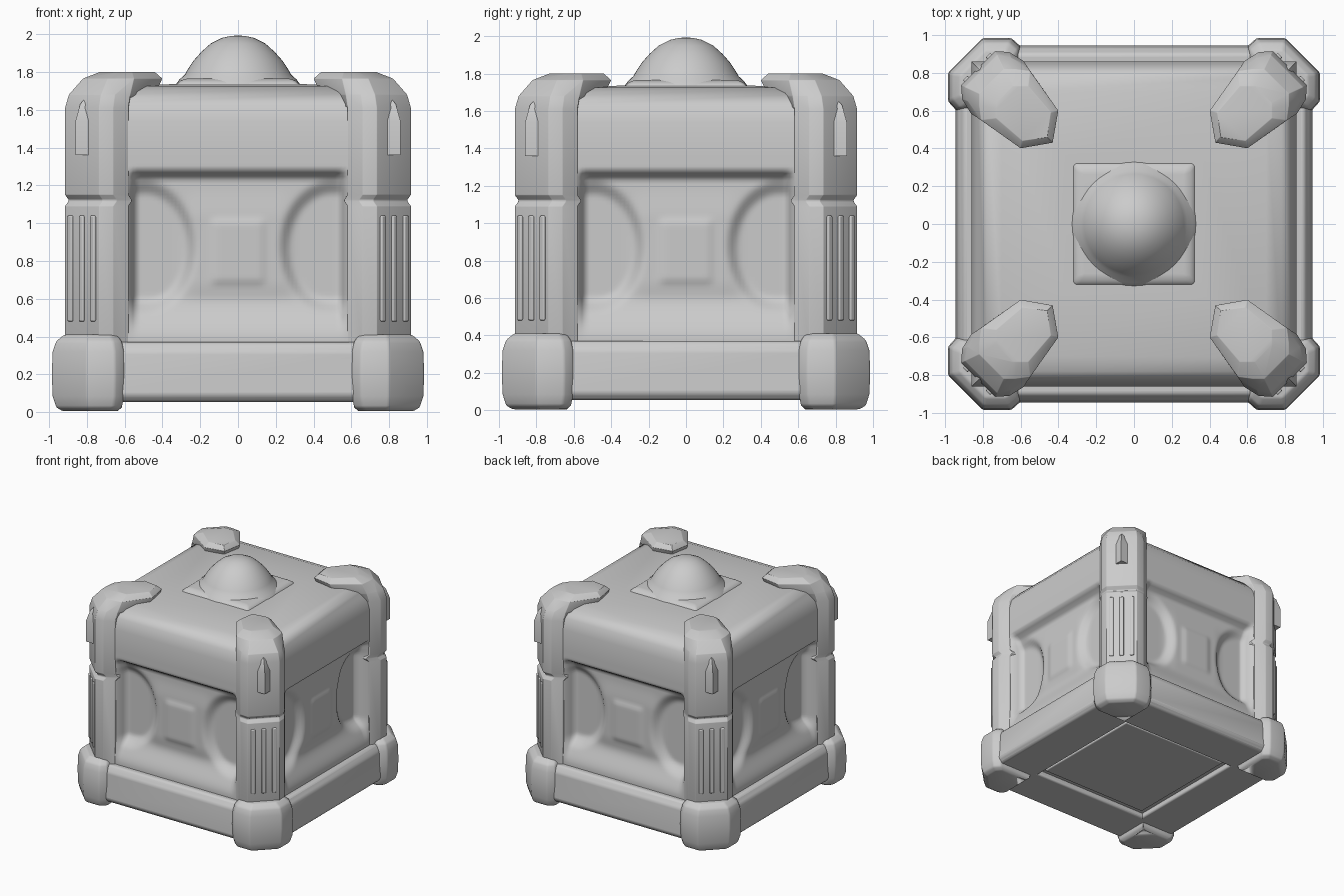
import bpy, bmesh, math
from mathutils import Matrix, Vector

cube = bpy.data.objects.get("Cube")
if cube:
    bpy.data.objects.remove(cube, do_unlink=True)

stone = bpy.data.materials.new("plain_grey")
stone.use_nodes = True
GREY = (0.6, 0.6, 0.6, 1)
stone.diffuse_color = GREY
stone.node_tree.nodes["Principled BSDF"].inputs["Base Color"].default_value = GREY


def finish(name, bm, turn=0, bevel=0.0, angle=40):
    """Turn a bmesh into a shaded object, rotated by quarter turns."""
    bmesh.ops.transform(bm, matrix=Matrix.Rotation(turn * math.pi / 2, 4, "Z"), verts=bm.verts)
    mesh = bpy.data.meshes.new(name)
    bm.to_mesh(mesh)
    bm.free()
    mesh.materials.append(stone)
    obj = bpy.data.objects.new(name, mesh)
    bpy.context.collection.objects.link(obj)
    if bevel:
        mod = obj.modifiers.new("soft_edges", "BEVEL")
        mod.width, mod.segments = bevel, 3
        mod.limit_method, mod.angle_limit = "ANGLE", math.radians(20)
    bpy.ops.object.select_all(action="DESELECT")
    obj.select_set(True)
    bpy.context.view_layer.objects.active = obj
    bpy.ops.object.shade_smooth_by_angle(angle=math.radians(angle))
    return obj


def loft(rings):
    """Closed skin through rings given as (outline, height)."""
    bm = bmesh.new()
    loops = [[bm.verts.new((x, y, z)) for x, y in pts] for pts, z in rings]
    n = len(loops[0])
    for a, b in zip(loops, loops[1:]):
        for i in range(n):
            j = (i + 1) % n
            bm.faces.new((a[i], a[j], b[j], b[i]))
    bm.faces.new(loops[0][::-1])
    bm.faces.new(loops[-1])
    bmesh.ops.recalc_face_normals(bm, faces=bm.faces)
    return bm


def square(h):
    return [(-h, -h), (h, -h), (h, h), (-h, h)]


def diagonal(half):
    """Complete a corner outline by reflecting it across the diagonal."""
    return half + [(y, x) for x, y in reversed(half)]


def step(a, b, t):
    t = min(1, max(0, (t - a) / (b - a)))
    return t * t * (3 - 2 * t)


def panel_depth(x, z):
    """Sunken wall panel with arched side hollows and a raised centre."""
    x = abs(x)
    recess = step(0.59, 0.53, x) * step(1.29, 1.23, z) * step(0.38, 0.62, z)
    lobe = math.hypot((x - 0.5) / 0.27, (z - 0.87) / 0.34)
    hollow = step(1.08, 0.8, lobe) * recess
    pad = step(0.16, 0.11, x) * step(0.66, 0.71, z) * step(1.04, 0.99, z)
    plate = step(0.34, 0.2, x) * step(0.55, 0.7, z) * step(1.2, 1.02, z)
    return 0.075 * recess + 0.045 * hollow - 0.012 * pad - 0.012 * plate


# Inner core, underside and chamfered top
finish("body_core", loft([(square(0.7), 0.1), (square(0.7), 1.5)]))
finish("floor_plate", loft([(square(0.52), 0.085), (square(0.52), 0.15)]), bevel=0.01)
top = [(0.86, 1.36), (0.86, 1.54), (0.835, 1.63), (0.78, 1.695), (0.70, 1.725), (0.36, 1.735)]
finish("body_top", loft([(square(h), z) for h, z in top]))

# Dome on a soft square plinth
finish("dome_plinth", loft([(square(0.33), 1.71), (square(0.32), 1.745), (square(0.28), 1.765)]), bevel=0.025)
bm = bmesh.new()
profile = [(0.335, 1.725), (0.31, 1.76), (0.282, 1.785), (0.265, 1.815), (0.235, 1.86), (0.195, 1.905),
           (0.145, 1.95), (0.085, 1.98), (0.04, 1.99), (0, 1.993)]
verts = [bm.verts.new((r, 0, z)) for r, z in profile]
edges = [bm.edges.new(pair) for pair in zip(verts, verts[1:])]
bmesh.ops.spin(bm, geom=verts + edges, cent=(0, 0, 0), axis=(0, 0, 1), angle=math.tau, steps=48)
bmesh.ops.remove_doubles(bm, verts=bm.verts, dist=0.0005)
bmesh.ops.recalc_face_normals(bm, faces=bm.faces)
finish("dome", bm, angle=60)

# Corner outlines, written for the +x +y corner
shaft = [(0.60, 0.60), (0.58, 0.72), (0.58, 0.86), (0.66, 0.91), (0.735, 0.915)]
notch = [(x - 0.018, y - 0.018) for x, y in shaft]
cap_low = [(0.46, 0.46), (0.44, 0.62), (0.57, 0.84), (0.65, 0.88), (0.725, 0.895)]
cap_mid = [(0.43, 0.43), (0.40, 0.60), (0.55, 0.81), (0.63, 0.82), (0.69, 0.82)]
cap_top = [(0.46, 0.46), (0.44, 0.59), (0.56, 0.73), (0.61, 0.73), (0.64, 0.73)]
foot = [(0.60, 0.60), (0.60, 0.80), (0.60, 0.94), (0.65, 0.985), (0.80, 0.985)]


def scaled(outline, f):
    return diagonal([(0.75 + (x - 0.75) * f, 0.75 + (y - 0.75) * f) for x, y in outline])


for i, side in enumerate(("front", "left", "back", "right")):
    # Sculpted wall between the posts
    bm = bmesh.new()
    bmesh.ops.create_grid(bm, x_segments=70, y_segments=56, size=1)
    for v in bm.verts:
        x, z = v.co.x * 0.72, 0.83 + v.co.y * 0.53
        v.co = Vector((x, -0.86 + panel_depth(x, z), z))
    finish("wall_panel_" + side, bm, i, angle=70)

    # Base rail
    bm = loft([([(-0.7, -y), (0.7, -y), (0.7, -0.56), (-0.7, -0.56)], z)
               for y, z in ((0.915, 0.055), (0.945, 0.09), (0.935, 0.32), (0.90, 0.37))])
    finish("base_rail_" + side, bm, i, 0.015)

    # Corner post with a joint notch, flared cap and rounded foot
    lower, joint = diagonal(shaft), diagonal(notch)
    rings = [(lower, 0.3), (lower, 1.09), (joint, 1.115), (joint, 1.125), (lower, 1.15),
             (lower, 1.61), (diagonal(cap_low), 1.68), (diagonal(cap_mid), 1.765), (diagonal(cap_top), 1.80)]
    finish("corner_post_" + side, loft(rings), i, 0.012, 50)
    rings = [(scaled(foot, 0.75), 0.005), (scaled(foot, 0.9), 0.025), (scaled(foot, 0.98), 0.085),
             (scaled(foot, 1), 0.2), (scaled(foot, 0.98), 0.32), (scaled(foot, 0.9), 0.375), (scaled(foot, 0.72), 0.41)]
    finish("corner_foot_" + side, loft(rings), i, 0.025, 50)

    # Upright ribs on the lower post
    bm = bmesh.new()
    for offset in (-0.085, 0, 0.085):
        place = Matrix.Rotation(math.pi / 4, 4, "Z") @ Matrix.Translation((1.167, offset, 0.76))
        bmesh.ops.create_cube(bm, size=1, matrix=place @ Matrix.Diagonal((0.024, 0.035, 0.56, 1)))
    finish("post_ribs_" + side, bm, i, 0.008)
